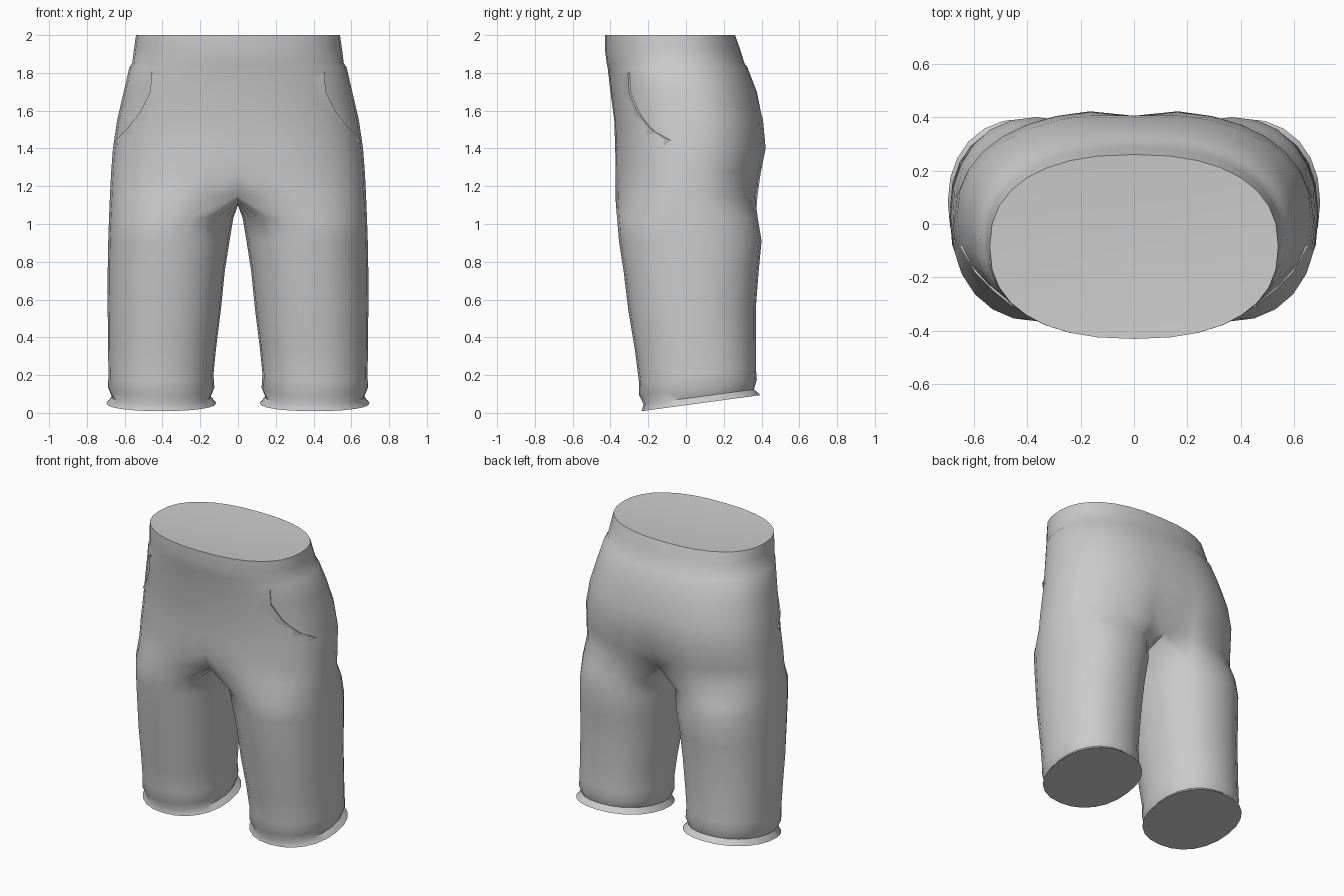
import bpy, bmesh, math
from mathutils import Vector, Matrix
from mathutils.bvhtree import BVHTree

cube = bpy.data.objects.get("Cube")
if cube:
    bpy.data.objects.remove(cube)

fabric = bpy.data.materials.new("grey fabric")
fabric.use_nodes = True
fabric.diffuse_color = (0.6, 0.6, 0.6, 1)
fabric.node_tree.nodes["Principled BSDF"].inputs["Base Color"].default_value = (0.6, 0.6, 0.6, 1)

OUTER, INNER = 17, 7          # ring points on the outside and on the inner thigh
COUNT = OUTER + INNER


def spow(v, e):
    return math.copysign(abs(v) ** e, v)


def oval(angle, cx, cy, a, b, p):
    return cx + a * spow(math.cos(angle), 2 / p), cy + b * spow(math.sin(angle), 2 / p)


def add_object(name, bm):
    mesh = bpy.data.meshes.new(name)
    bm.to_mesh(mesh)
    bm.free()
    mesh.materials.append(fabric)
    obj = bpy.data.objects.new(name, mesh)
    bpy.context.collection.objects.link(obj)
    bpy.ops.object.select_all(action='DESELECT')
    obj.select_set(True)
    bpy.context.view_layer.objects.active = obj
    bpy.ops.object.shade_smooth_by_angle(angle=math.radians(55))
    return obj


def mirror(bm):
    bmesh.ops.mirror(bm, geom=bm.verts[:] + bm.edges[:] + bm.faces[:],
                     matrix=Matrix.Identity(4), merge_dist=0.0005, axis='X')


# Torso half rings: height, half width, front y, back y, front dip, back dip
TORSO = [
    (2.00, 0.54, -0.43, 0.26, 0, 0),
    (1.93, 0.55, -0.43, 0.285, 0, 0),
    (1.85, 0.56, -0.42, 0.31, 0, 0),
    (1.83, 0.575, -0.415, 0.325, 0, 0),
    (1.70, 0.605, -0.40, 0.375, 0, 0),
    (1.55, 0.64, -0.38, 0.415, 0, 0.01),
    (1.40, 0.662, -0.375, 0.43, 0, 0.025),
    (1.27, 0.672, -0.38, 0.405, 0.015, 0.05),
    (1.15, 0.678, -0.385, 0.39, 0.07, 0.09),
]

# Leg rings: height, inner x, outer x, front y, back y, tilt
LEGS = [
    (1.03, 0.025, 0.683, -0.365, 0.38, 0),
    (0.91, 0.045, 0.687, -0.355, 0.40, 0),
    (0.75, 0.07, 0.690, -0.33, 0.385, 0.01),
    (0.55, 0.09, 0.690, -0.305, 0.37, 0.03),
    (0.35, 0.115, 0.688, -0.27, 0.37, 0.07),
    (0.20, 0.13, 0.686, -0.25, 0.37, 0.11),
    (0.13, 0.125, 0.688, -0.248, 0.375, 0.135),
    (0.08, 0.145, 0.668, -0.225, 0.36, 0.135),
    (0.045, 0.115, 0.697, -0.235, 0.395, 0.135),
]

bm = bmesh.new()
rings = []
for z, a, front, back, dip_f, dip_b in TORSO:
    ring = []
    for i in range(OUTER):
        t = math.pi * (i / (OUTER - 1) - 0.5)
        x, y = oval(t, 0, (front + back) / 2, a, (back - front) / 2, 2.35)
        if i in (0, OUTER - 1):
            x = 0
        fade = math.exp(-(x / 0.1) ** 2)
        y += fade * (dip_f if y < 0 else -dip_b)
        ring.append(bm.verts.new((x, y, z)))
    rings.append(ring)

# Crotch seam joins front and back along the centre line
seam = rings[-1]
y0, y1 = seam[-1].co.y, seam[0].co.y
crotch = []
for i in range(1, INNER + 1):
    t = i / (INNER + 1)
    crotch.append(bm.verts.new((0, y0 + (y1 - y0) * t, 1.15 - 0.05 * math.sin(math.pi * t) ** 0.6)))

for upper, lower in zip(rings, rings[1:]):
    for i in range(OUTER - 1):
        bm.faces.new((upper[i], lower[i], lower[i + 1], upper[i + 1]))

# Legs
previous = seam + crotch
for z, xin, xout, front, back, tilt in LEGS:
    ring = []
    for i in range(COUNT):
        t = 2 * math.pi * (i - (OUTER - 1) / 2) / COUNT
        x, y = oval(t, (xin + xout) / 2, (front + back) / 2,
                    (xout - xin) / 2, (back - front) / 2, 2.2)
        ring.append(bm.verts.new((x, y, z + tilt * (y - 0.03))))
    for i in range(COUNT):
        j = (i + 1) % COUNT
        bm.faces.new((previous[i], ring[i], ring[j], previous[j]))
    previous = ring
bm.faces.new(previous)

# Slightly sunken cap closing the waist
middle = bm.verts.new((0, -0.12, 1.975))
for i in range(OUTER - 1):
    bm.faces.new((middle, rings[0][i], rings[0][i + 1]))

mirror(bm)
bmesh.ops.recalc_face_normals(bm, faces=bm.faces)
surface = BVHTree.FromBMesh(bm)
add_object("shorts_body", bm)

# Pocket openings: thin lips that follow the side of the body
OPENING = [(-0.30, 1.80), (-0.295, 1.70), (-0.25, 1.59), (-0.18, 1.50), (-0.08, 1.44)]
bm = bmesh.new()
rows = []
for y, z in OPENING:
    row = []
    for dy, dz, lift in ((-0.045, -0.035, -0.002), (0, 0, 0.009), (0.002, 0.002, -0.003)):
        hit, normal, _, _ = surface.ray_cast(Vector((2, y + dy, z + dz)), Vector((-1, 0, 0)))
        row.append(bm.verts.new(hit + normal * lift))
    rows.append(row)
for r, s in zip(rows, rows[1:]):
    for i in range(2):
        bm.faces.new((r[i], s[i], s[i + 1], r[i + 1]))
bmesh.ops.recalc_face_normals(bm, faces=bm.faces)
if sum(f.normal.x for f in bm.faces) < 0:
    bmesh.ops.reverse_faces(bm, faces=bm.faces)
mirror(bm)
for f in bm.faces:
    if f.normal.x * f.calc_center_median().x < 0 and f.normal.y > -0.9:
        f.normal_flip()
add_object("pocket_lips", bm)
